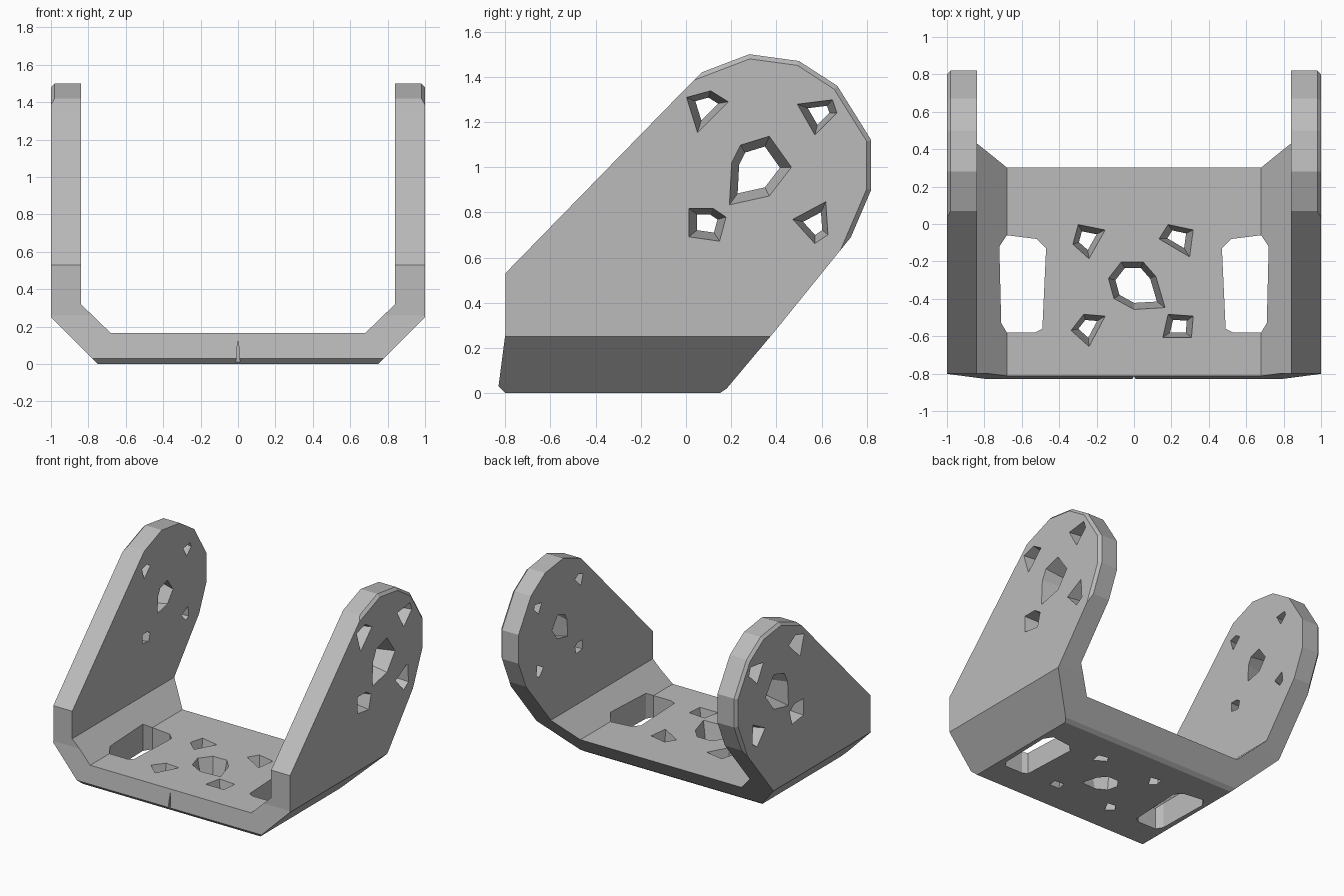
import bpy, bmesh
from mathutils import Vector

cube = bpy.data.objects.get("Cube")
if cube:
    bpy.data.objects.remove(cube)

grey = bpy.data.materials.new("plain grey")
grey.use_nodes = True
grey.diffuse_color = (0.5, 0.5, 0.5, 1)
grey.node_tree.nodes["Principled BSDF"].inputs["Base Color"].default_value = (0.5, 0.5, 0.5, 1)


def loft(name, points, place, start, end, scale=1.0):
    """Join a flat outline at one depth to a scaled copy at another."""
    bm = bmesh.new()
    centre = sum((Vector(p) for p in points), Vector((0, 0))) / len(points)
    near = [bm.verts.new(place(*p, start)) for p in points]
    far = [bm.verts.new(place(*(centre + (Vector(p) - centre) * scale), end)) for p in points]
    bm.faces.new(near)
    bm.faces.new(far[::-1])
    for i in range(len(points)):
        j = (i + 1) % len(points)
        bm.faces.new((near[j], near[i], far[i], far[j]))
    bmesh.ops.recalc_face_normals(bm, faces=bm.faces)
    mesh = bpy.data.meshes.new(name)
    bm.to_mesh(mesh)
    bm.free()
    mesh.materials.append(grey)
    obj = bpy.data.objects.new(name, mesh)
    bpy.context.collection.objects.link(obj)
    return obj


def combine(target, tool, operation):
    """Apply a boolean and discard the tool."""
    tool.hide_render = True
    mod = target.modifiers.new("cut", "BOOLEAN")
    mod.object, mod.operation, mod.solver = tool, operation, "EXACT"
    bpy.context.view_layer.objects.active = target
    bpy.ops.object.modifier_apply(modifier=mod.name)
    bpy.data.objects.remove(tool)


def across_y(x, z, depth): return (x, depth, z)
def across_x(y, z, depth): return (depth, y, z)
def across_z(x, y, depth): return (x, y, depth)


# U-shaped section with chamfered corners, mirrored about the middle
half = [(0.75, 0), (1, 0.25), (1, 1.6), (0.84, 1.6), (0.84, 0.32), (0.68, 0.165)]
section = half + [(-x, z) for x, z in reversed(half)]
bracket = loft("bracket", section, across_y, -1, 1)

# Side outline: sloping front, rounded arm end, slanted back
outline = [(-0.8, 0), (-0.83, 0.03), (-0.8, 0.26), (-0.8, 0.53), (0, 1.35),
           (0.07, 1.42), (0.28, 1.5), (0.5, 1.47), (0.67, 1.36), (0.82, 1.12),
           (0.82, 0.9), (0.73, 0.69), (0.39, 0.27), (0.18, 0.02), (0.15, 0)]
combine(bracket, loft("side_outline", outline, across_x, -1.2, 1.2), "INTERSECT")

# Soften the outer rim of the rounded arm ends
bm = bmesh.new()
bm.from_mesh(bracket.data)
rim = [e for e in bm.edges
       if all(abs(v.co.x) > 0.99 and v.co.y > 0.05 and v.co.z > 0.6 for v in e.verts)]
bmesh.ops.bevel(bm, geom=rim, offset=0.02, segments=1, affect="EDGES")
bm.to_mesh(bracket.data)
bm.free()

# Tapered holes in both arms, wide on the outside
arm_holes = [
    ([(0.19, 0.83), (0.2, 1.02), (0.24, 1.1), (0.37, 1.14), (0.47, 1), (0.37, 0.87)], 0.65),
    ([(0, 1.31), (0.11, 1.34), (0.19, 1.29), (0.05, 1.15)], 0.5),
    ([(0.49, 1.28), (0.65, 1.3), (0.67, 1.24), (0.57, 1.14)], 0.5),
    ([(0.01, 0.82), (0.12, 0.82), (0.18, 0.78), (0.15, 0.67), (0.01, 0.69)], 0.5),
    ([(0.47, 0.77), (0.62, 0.85), (0.63, 0.7), (0.57, 0.66)], 0.5),
]
for points, taper in arm_holes:
    for side in (-1, 1):
        combine(bracket, loft("arm_hole", points, across_x, side * 1.01, side * 0.83, taper),
                "DIFFERENCE")

# Tapered holes in the base, wide on top
base_holes = [
    ([(-0.14, -0.29), (-0.07, -0.2), (0.05, -0.2), (0.12, -0.28), (0.17, -0.45),
      (0, -0.46), (-0.11, -0.4)], 0.7),
    ([(-0.3, 0), (-0.15, -0.03), (-0.24, -0.19), (-0.33, -0.11)], 0.5),
    ([(0.13, -0.08), (0.18, 0), (0.32, -0.03), (0.3, -0.18)], 0.5),
    ([(-0.34, -0.57), (-0.27, -0.48), (-0.15, -0.49), (-0.24, -0.66)], 0.5),
    ([(0.15, -0.61), (0.18, -0.48), (0.32, -0.49), (0.31, -0.61)], 0.5),
]
for points, taper in base_holes:
    combine(bracket, loft("base_hole", points, across_z, 0.18, -0.01, taper), "DIFFERENCE")

# Long slots beside the arms
slot = [(0.68, -0.06), (0.52, -0.08), (0.47, -0.13), (0.49, -0.56),
        (0.53, -0.58), (0.68, -0.58), (0.71, -0.53), (0.72, -0.12)]
for side in (-1, 1):
    points = [(side * x, y) for x, y in slot]
    combine(bracket, loft("slot", points, across_z, 0.3, -0.1), "DIFFERENCE")

# Small nick in the middle of the front edge
nick = [(-0.012, -0.01), (0.012, -0.01), (0, 0.15)]
combine(bracket, loft("nick", nick, across_y, -0.9, -0.81), "DIFFERENCE")
